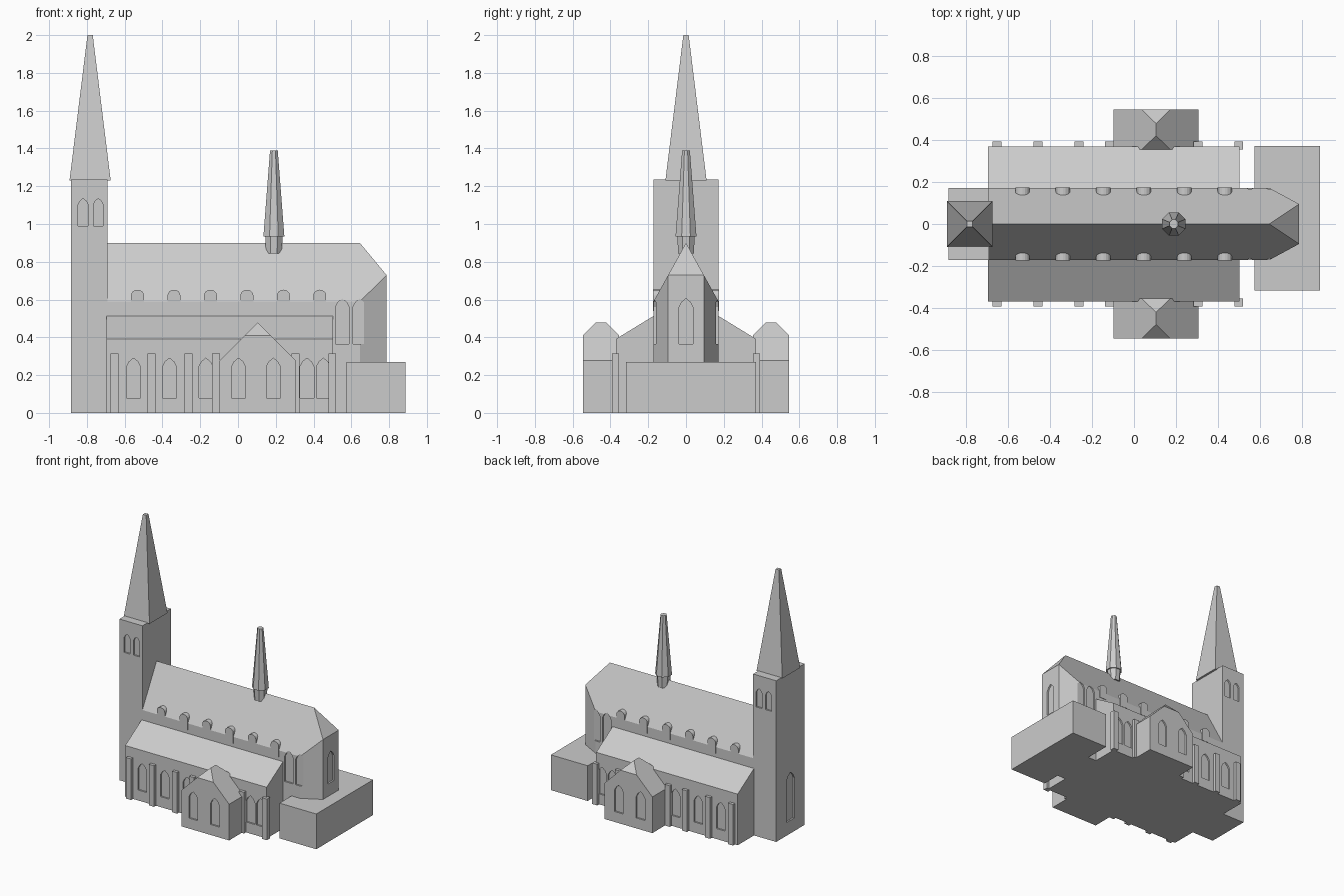
import bpy, bmesh, math
from mathutils import Vector, Matrix

if "Cube" in bpy.data.objects:
    bpy.data.objects.remove(bpy.data.objects["Cube"])

stone = bpy.data.materials.new("light_grey_stone")
stone.diffuse_color = (0.6, 0.6, 0.6, 1)
stone.use_nodes = True
stone.node_tree.nodes["Principled BSDF"].inputs["Base Color"].default_value = stone.diffuse_color

def finish(bm, name):
    bmesh.ops.recalc_face_normals(bm, faces=bm.faces)
    me = bpy.data.meshes.new(name)
    bm.to_mesh(me)
    bm.free()
    me.materials.append(stone)
    ob = bpy.data.objects.new(name, me)
    bpy.context.collection.objects.link(ob)
    return ob

def prism(name, pts, axis, a, b, cuts=()):
    """Extrude a (u, z) outline (or (x, y) when axis is z) from a to b, then slice by planes."""
    place = {'x': lambda p, t: (t, p[0], p[1]), 'y': lambda p, t: (p[0], t, p[1]),
             'z': lambda p, t: (p[0], p[1], t)}[axis]
    bm = bmesh.new()
    lo = [bm.verts.new(place(p, a)) for p in pts]
    hi = [bm.verts.new(place(p, b)) for p in pts]
    bm.faces.new(lo)
    bm.faces.new(hi)
    for i in range(len(pts)):
        j = (i + 1) % len(pts)
        bm.faces.new((lo[i], lo[j], hi[j], hi[i]))
    for co, no in cuts:
        bmesh.ops.bisect_plane(bm, geom=bm.verts[:] + bm.edges[:] + bm.faces[:], dist=1e-5,
                               plane_co=co, plane_no=no, clear_outer=True)
        bmesh.ops.holes_fill(bm, edges=[e for e in bm.edges if e.is_boundary])
    return finish(bm, name)

def box(name, x0, x1, y0, y1, z0, z1):
    return prism(name, [(x0, y0), (x1, y0), (x1, y1), (x0, y1)], 'z', z0, z1)

def frustum(name, x, z0, z1, r0, r1, n):
    bm = bmesh.new()
    bmesh.ops.create_cone(bm, cap_ends=True, segments=n, radius1=r0, radius2=r1, depth=z1 - z0,
                          matrix=Matrix.Translation((x, 0, (z0 + z1) / 2)) @ Matrix.Rotation(math.pi / n, 4, 'Z'))
    return finish(bm, name)

def pointed(c, w, z0, z1):
    h, s = w / 2, z1 - w * 0.62
    return [(c - h, z0), (c + h, z0), (c + h, s), (c + h * .62, s + w * .36), (c, z1),
            (c - h * .62, s + w * .36), (c - h, s)]

def rounded(c, w, z0, z1):
    h = w / 2
    k = 0.03
    arc = [(c + h * math.cos(t * math.pi / 8), z1 - k + k * math.sin(t * math.pi / 8)) for t in range(9)]
    return [(c - h, z0), (c + h, z0)] + arc

def carve(wall, outline, axis, at):
    """Sink a shallow window recess into a wall plane."""
    cutter = prism("window_cutter", outline, axis, at - 0.012, at + 0.012)
    cutter.hide_render = True
    cutter.hide_viewport = True
    m = wall.modifiers.new("window", 'BOOLEAN')
    m.operation, m.solver, m.object = 'DIFFERENCE', 'EXACT', cutter

# Tower and main spire
tower = box("tower", -0.885, -0.69, -0.172, 0.172, 0, 1.235)
frustum("tower_spire", -0.783, 1.23, 2.0, 0.109 * 2 ** .5, 0.014 * 2 ** .5, 4)
for s in (-1, 1):
    for x in (-0.82, -0.74):
        carve(tower, pointed(x, 0.052, 0.99, 1.135), 'y', s * 0.172)
carve(tower, pointed(0, 0.1, 0.1, 0.47), 'x', -0.885)

# Nave with a tapered apse end and hipped roof
nave = prism("nave", [(-.172, 0), (.172, 0), (.172, .59), (0, .9), (-.172, .59)], 'x', -0.69, 0.787,
             [((.645, .172, 0), (.077, .142, 0)), ((.645, -.172, 0), (.077, -.142, 0)),
              ((.645, 0, .9), (.171, 0, .142))])
carve(nave, pointed(0, 0.072, 0.365, 0.605), 'x', 0.787)

# Aisles, nave windows, buttresses and transepts on both sides
for s in (-1, 1):
    side = "front" if s < 0 else "back"
    for x in (0.552, 0.645):
        carve(nave, pointed(x, 0.072, 0.365, 0.605), 'y', s * 0.172)
    for i in range(6):
        prism(side + "_dormer_window", rounded(-0.532 + i * 0.193, 0.068, 0.54, 0.652), 'y', s * 0.13, s * 0.175)
    aisle = prism(side + "_aisle", [(s * .1, 0), (s * .37, 0), (s * .37, .392), (s * .172, .513), (s * .1, .513)],
                  'x', -0.697, 0.502)
    for x in (-0.553, -0.363, -0.17, 0.365, 0.452):
        carve(aisle, pointed(x, 0.074, 0.08, 0.29), 'y', s * 0.37)
    for x in (-0.653, -0.458, -0.262, -0.117, 0.305, 0.499):
        box(side + "_buttress", x - .021, x + .021, s * .355, s * .393, 0, 0.315)
    t = prism(side + "_transept", [(-.097, 0), (.307, 0), (.307, .277), (.105, .478), (-.097, .277)],
              'y', s * .355, s * .546,
              [((0, s * .546, .41), (0, s * .067, .066)), ((0, s * .355, .41), (0, -s * .067, .065))])
    for x in (0.003, 0.187):
        carve(t, pointed(x, 0.074, 0.08, 0.29), 'y', s * 0.546)

# Low sacristy block behind the apse
box("sacristy", 0.574, 0.886, -0.317, 0.371, 0, 0.27)

# Small octagonal roof turret
frustum("turret_base", 0.19, 0.845, 0.94, 0.045, 0.05, 8)
frustum("turret_spire", 0.19, 0.935, 1.39, 0.06, 0.022, 8)
